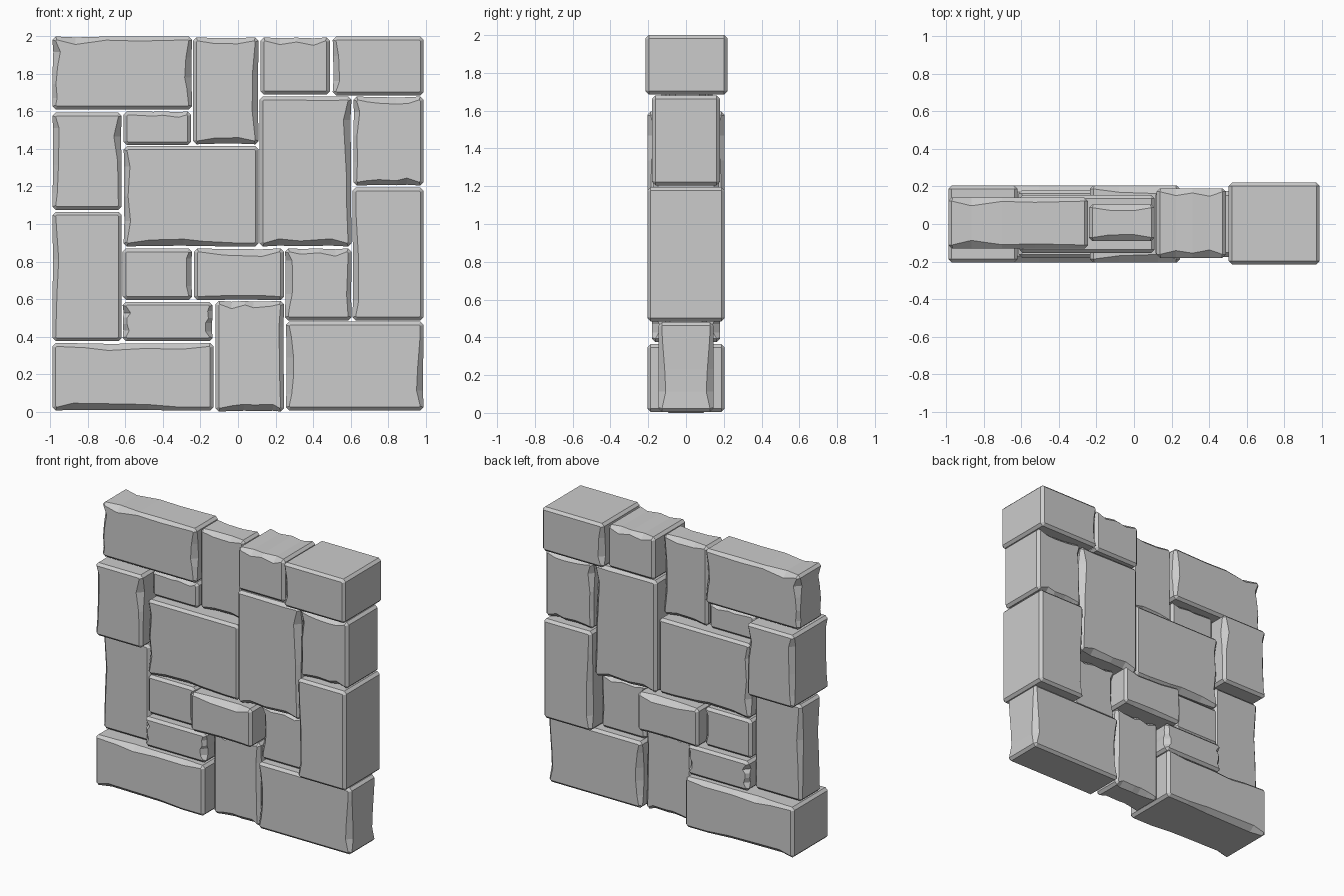
import bpy, bmesh, random
from mathutils import Vector

if "Cube" in bpy.data.objects:
    bpy.data.objects.remove(bpy.data.objects["Cube"])

random.seed(7)
BEVEL = 0.018

# x0, x1, z0, z1, front y, back y, chipped sides (bottom, right, top, left)
STONES = [
    (-0.99, -0.245, 1.61, 2.00, -0.13, 0.14, "rtl"),
    (-0.24, 0.11, 1.425, 1.995, -0.09, 0.105, "brt"),
    (0.12, 0.49, 1.69, 1.995, -0.18, 0.19, "t"),
    (0.505, 0.99, 1.685, 2.00, -0.215, 0.22, "l"),
    (-0.99, -0.62, 1.075, 1.595, -0.205, 0.205, "lr"),
    (-0.61, -0.25, 1.42, 1.60, -0.10, 0.10, "t"),
    (-0.61, 0.11, 0.88, 1.415, -0.155, 0.155, "bl"),
    (0.115, 0.605, 0.88, 1.68, -0.175, 0.175, "brt"),
    (0.615, 0.99, 1.205, 1.68, -0.18, 0.18, "btl"),
    (0.61, 0.99, 0.485, 1.195, -0.205, 0.205, "l"),
    (-0.99, -0.62, 0.375, 1.065, -0.115, 0.115, "l"),
    (-0.615, -0.245, 0.595, 0.87, -0.145, 0.145, "r"),
    (-0.235, 0.245, 0.595, 0.87, -0.205, 0.205, "bt"),
    (0.25, 0.605, 0.485, 0.87, -0.10, 0.10, "rtl"),
    (-0.615, -0.135, 0.375, 0.585, -0.18, 0.18, "rl"),
    (-0.12, 0.245, 0.00, 0.59, -0.11, 0.11, "brt"),
    (-0.99, -0.13, 0.005, 0.365, -0.205, 0.205, "bt"),
    (0.255, 0.99, 0.005, 0.48, -0.145, 0.145, "rl"),
]


def outline(x0, x1, z0, z1, chips):
    """Edge points as (corner-cut outline, inset face outline, chip depth)."""
    corners = [Vector(c) for c in ((x0, z0), (x1, z0), (x1, z1), (x0, z1))]
    inward = [Vector(n) for n in ((0, 1), (-1, 0), (0, -1), (1, 0))]
    pts = []
    for i, side in enumerate("brtl"):
        a, b = corners[i], corners[(i + 1) % 4]
        along, n = (b - a).normalized(), inward[i]
        length = (b - a).length
        stops = [(BEVEL, 0)]
        if side in chips:
            count = random.randint(2, 4)
            for k in range(count):
                t = (k + random.uniform(0.35, 0.85)) / (count + 0.2)
                stops.append((0.03 + t * (length - 0.06), random.uniform(0, 0.026)))
        stops.append((length - BEVEL, 0))
        for s, chip in stops:
            outer = a + along * s + n * chip * 0.2
            inner_s = min(max(s, BEVEL * 1.3), length - BEVEL * 1.3)
            inner = a + along * inner_s + n * (BEVEL + chip)
            pts.append((outer, inner, chip))
    return pts


def stone(index, x0, x1, z0, z1, front, back, chips):
    bm = bmesh.new()
    pts = outline(x0, x1, z0, z1, chips)
    rings = [
        [bm.verts.new((p.x, front, p.y)) for _, p, _ in pts],
        [bm.verts.new((p.x, front + BEVEL + c, p.y)) for p, _, c in pts],
        [bm.verts.new((p.x, back - BEVEL - c, p.y)) for p, _, c in pts],
        [bm.verts.new((p.x, back, p.y)) for _, p, _ in pts],
    ]
    bm.faces.new(rings[0])
    bm.faces.new(rings[3][::-1])
    n = len(pts)
    for near, far in zip(rings, rings[1:]):
        for i in range(n):
            j = (i + 1) % n
            bm.faces.new((near[j], near[i], far[i], far[j]))
    bmesh.ops.recalc_face_normals(bm, faces=bm.faces)
    name = f"wall_stone_{index:02d}"
    mesh = bpy.data.meshes.new(name)
    bm.to_mesh(mesh)
    bm.free()
    bpy.context.collection.objects.link(bpy.data.objects.new(name, mesh))


# Interlocking wall of chipped stone blocks
for number, spec in enumerate(STONES, 1):
    stone(number, *spec)
